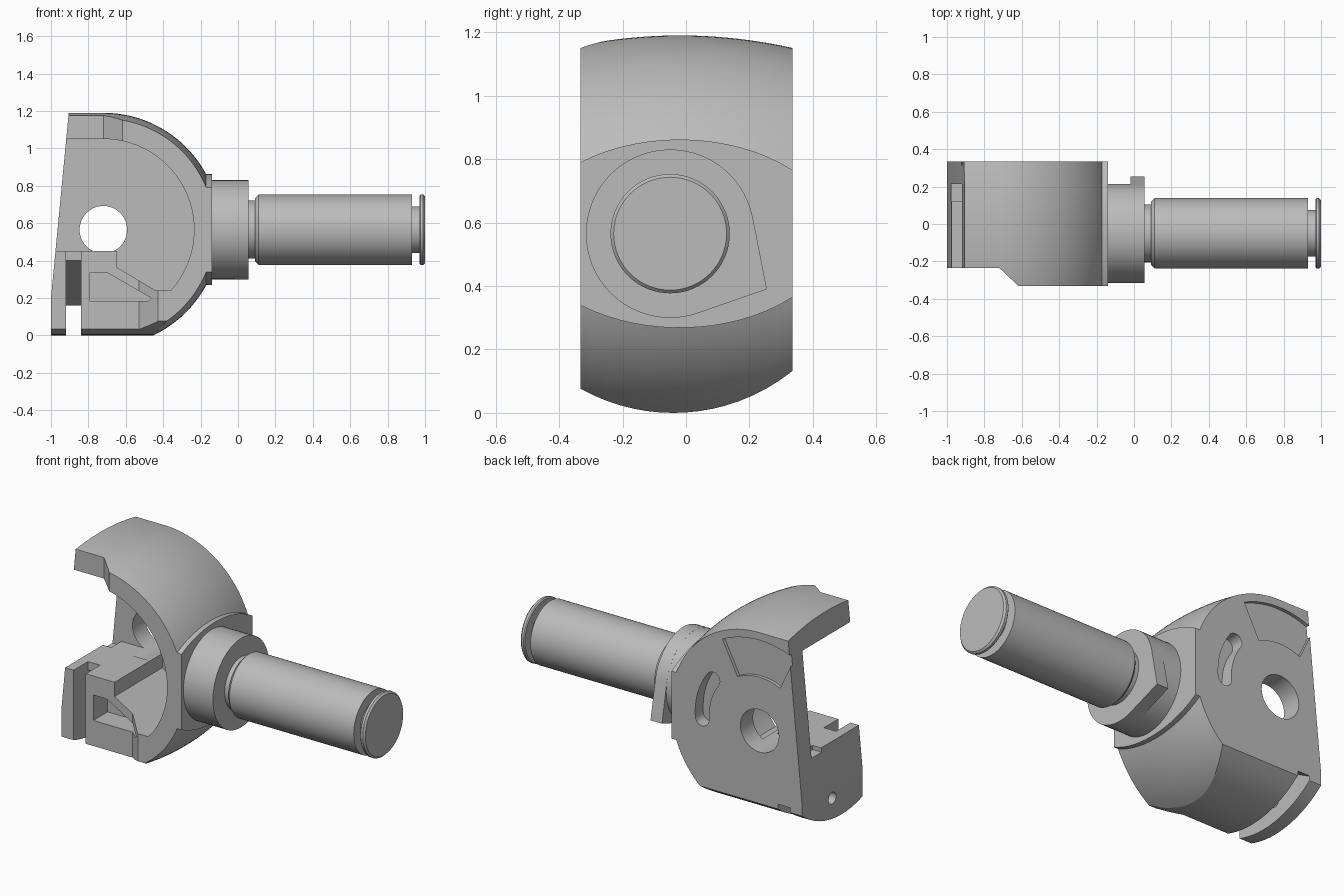
import bpy, bmesh
from math import sin, cos, pi, sqrt, asin, acos, atan2, hypot, radians

old = bpy.data.objects.get("Cube")
if old:
    bpy.data.objects.remove(old, do_unlink=True)

steel = bpy.data.materials.new("plain grey")
steel.use_nodes = True
GREY = (0.5, 0.5, 0.5, 1)
steel.diffuse_color = GREY
steel.node_tree.nodes["Principled BSDF"].inputs["Base Color"].default_value = GREY

HX, AZ = -0.72, 0.565      # centre of the round head
PY = -0.05                 # pin axis


def loft(name, rings):
    """Closed solid through rings of equal point count."""
    bm = bmesh.new()
    rows = [[bm.verts.new(p) for p in ring] for ring in rings]
    n = len(rows[0])
    for a, b in zip(rows, rows[1:]):
        for i in range(n):
            j = (i + 1) % n
            bm.faces.new((a[i], a[j], b[j], b[i]))
    bm.faces.new(rows[0][::-1])
    bm.faces.new(rows[-1])
    bmesh.ops.recalc_face_normals(bm, faces=bm.faces)
    me = bpy.data.meshes.new(name)
    bm.to_mesh(me)
    bm.free()
    me.materials.append(steel)
    ob = bpy.data.objects.new(name, me)
    bpy.context.collection.objects.link(ob)
    return ob


PLACE = {"x": lambda p, d: (d, *p), "y": lambda p, d: (p[0], d, p[1]), "z": lambda p, d: (*p, d)}


def prism(name, pts, axis, lo, hi):
    return loft(name, [[PLACE[axis](p, d) for p in pts] for d in (lo, hi)])


def arc(cx, cy, r, a0, a1, n):
    return [(cx + r * cos(a0 + (a1 - a0) * i / n), cy + r * sin(a0 + (a1 - a0) * i / n))
            for i in range(n + 1)]


def circle(cx, cy, r, n=48):
    return arc(cx, cy, r, 0, 2 * pi, n)[:-1]


def activate(ob):
    bpy.ops.object.select_all(action="DESELECT")
    ob.select_set(True)
    bpy.context.view_layer.objects.active = ob


def cut(ob, tool):
    mod = ob.modifiers.new("cut", "BOOLEAN")
    mod.operation, mod.solver, mod.object = "DIFFERENCE", "EXACT", tool
    activate(ob)
    bpy.ops.object.modifier_apply(modifier=mod.name)
    bpy.data.objects.remove(tool, do_unlink=True)


def smooth(ob):
    activate(ob)
    bpy.ops.object.shade_smooth_by_angle(angle=radians(25))


# Head: crowned round outside, flat mounting pad, sloping open end
def head_ring(y):
    r = 0.625 - (y + 0.02) ** 2 / 3.2
    zb = 0.6 - sqrt(0.36 - (y + 0.04) ** 2)
    pad = acos(0.55 / r)
    h = r * sin(pad)
    low = -asin((AZ - zb) / r)
    pts = arc(HX, AZ, r, pi / 2, pad, 24)
    pts += [(-0.14, AZ + h), (-0.14, AZ - h)]
    pts += arc(HX, AZ, r, -pad, low, 16)
    top = AZ + r
    pts += [(-1, zb), (-1, 0.2), (-1 + 0.096 * (top - 0.2), top)]
    return [(x, y, z) for x, z in pts]


head = loft("head", [head_ring(-0.332 + 0.667 * i / 16) for i in range(17)])

# Cavity, leaving the rim, the back plate and the lower block
cavity = [(-1.2, 1.05)] + arc(HX, AZ, 0.485, pi / 2, radians(-42), 40)
cavity += [(-0.44, 0.24), (-0.65, 0.365), (-0.65, 0.45), (-1.2, 0.45)]
cut(head, prism("cavity", cavity, "y", -0.6, 0.215))

# Front set back towards the open end
for shift, lo, hi in ((0, 0.75, 1.4), (0.19, -0.2, 0.75)):
    trim = [(-1.3, -0.5), (-0.44 + shift, -0.5), (-0.72 + shift, -0.235), (-1.3, -0.235)]
    cut(head, prism("trim", trim, "z", lo, hi))

# Slot near the end of the block, cross hole and groove on its top
slot = [(-0.6, -0.2), (0.5, -0.2), (0.5, 0.16), (0.33, 0.16), (-0.1, 0.4), (-0.1, 0.6), (-0.6, 0.6)]
cut(head, prism("slot", slot, "x", -0.92, -0.84))
cut(head, prism("cross_hole", circle(0.05, 0.13, 0.035, 24), "x", -1.2, -0.8))
cut(head, prism("groove", [(0.12, 0.425), (0.2149, 0.425), (0.2149, 0.5), (0.12, 0.5)],
                "x", -0.985, -0.92))

# Wedge-shaped pocket in the block
pocket = [(-0.79, 0.185), (-0.48, 0.185), (-0.465, 0.2), (-0.69, 0.33), (-0.71, 0.337), (-0.79, 0.337)]
cut(head, prism("pocket", pocket, "y", -0.5, -0.1))

# Pivot hole, curved slot and shallow sector on the back plate
cut(head, prism("pivot_hole", circle(HX, AZ, 0.127), "y", 0.1, 0.5))
a0, a1, mid, w = radians(-4), radians(36), 0.38, 0.045
bean = arc(HX, AZ, mid + w, a0, a1, 14)
bean += arc(HX + mid * cos(a1), AZ + mid * sin(a1), w, a1, a1 + pi, 10)[1:]
bean += arc(HX, AZ, mid - w, a1, a0, 14)[1:]
bean += arc(HX + mid * cos(a0), AZ + mid * sin(a0), w, a0 + pi, a0 + 2 * pi, 10)[1:-1]
cut(head, prism("curved_slot", bean, "y", 0.26, 0.5))
s0, s1 = radians(63), radians(115)
sector = arc(HX, AZ, 0.54, s0, s1, 16) + arc(HX, AZ, 0.32, s1, s0, 16)
cut(head, prism("sector", sector, "y", 0.315, 0.5))
smooth(head)

# Collar with a pointed tab
smooth(prism("collar", circle(PY, AZ, 0.265, 64), "x", -0.145, 0.055))
tip = (0.255, 0.39)
aim = atan2(tip[1] - AZ, tip[0] - PY)
half = acos(0.265 / hypot(tip[0] - PY, tip[1] - AZ))
tab = arc(PY, AZ, 0.2655, aim + half, aim + 2 * pi - half, 48) + [tip]
smooth(prism("collar_tab", tab, "x", -0.02, 0.0555))

# Turned pin with neck, chamfers and retaining groove
profile = [(0.04, 0.155), (0.09, 0.155), (0.09, 0.168), (0.11, 0.188), (0.93, 0.188), (0.93, 0.125),
           (0.97, 0.125), (0.97, 0.182), (0.976, 0.188), (0.99, 0.188), (1.0, 0.178)]
smooth(loft("pin", [[(x, *p) for p in circle(PY, AZ, r, 64)] for x, r in profile]))
